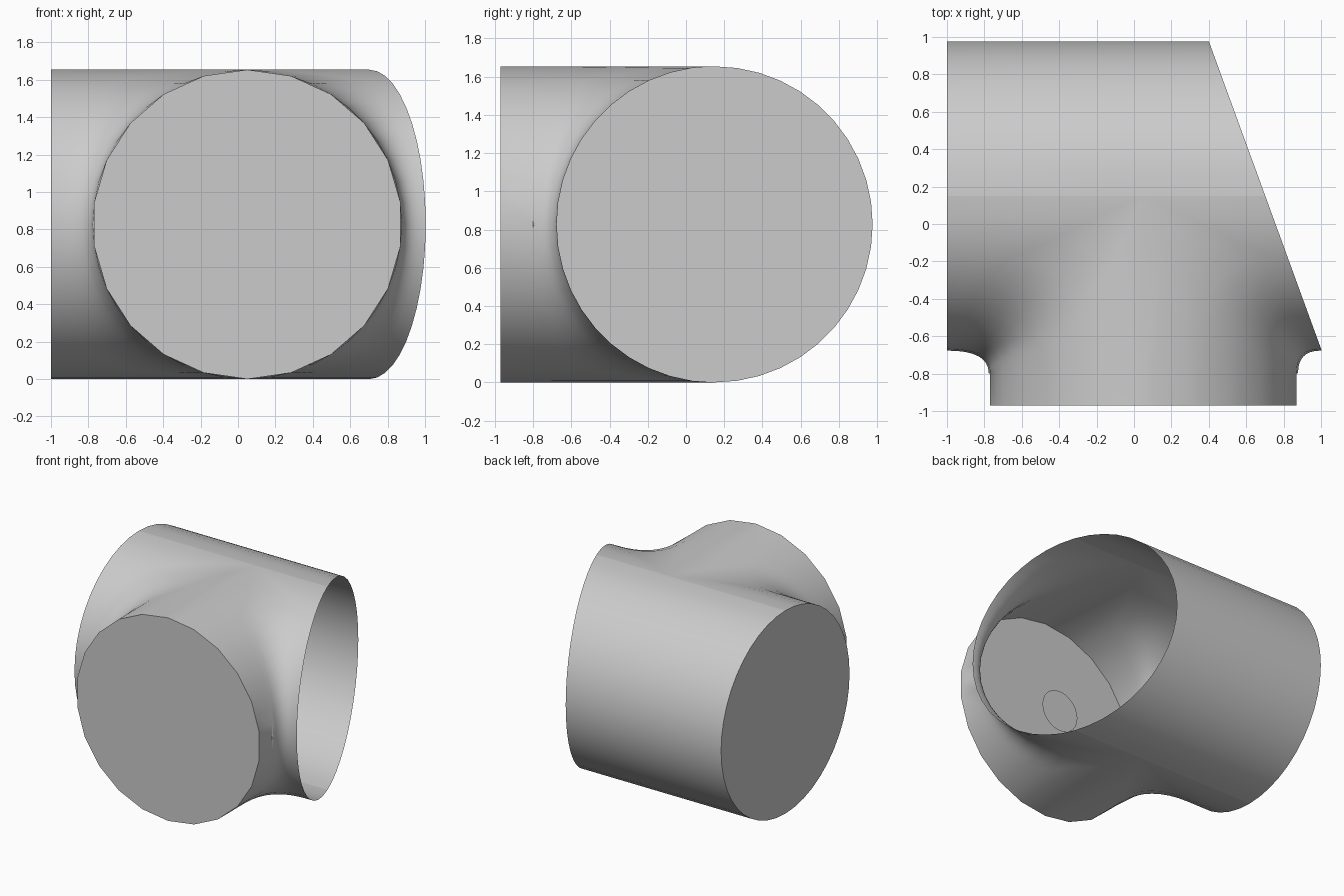
import bpy, bmesh
from math import sin, cos, pi
from mathutils import Matrix

cube = bpy.data.objects.get("Cube")
if cube:
    bpy.data.objects.remove(cube)

grey = bpy.data.materials.new("plain_grey")
grey.use_nodes = True
grey.diffuse_color = (0.6, 0.6, 0.6, 1)
grey.node_tree.nodes["Principled BSDF"].inputs["Base Color"].default_value = (0.6, 0.6, 0.6, 1)

R = 0.827            # radius of both pipes
CX, CY = 0.05, 0.15  # branch axis x, main axis y
LEVELS = 22
LEFT, FRONT, COLLAR = -1.0, -0.97, -0.8


def finish(bm, name):
    mesh = bpy.data.meshes.new(name)
    bm.to_mesh(mesh)
    bm.free()
    mesh.materials.append(grey)
    ob = bpy.data.objects.new(name, mesh)
    bpy.context.collection.objects.link(ob)
    bpy.ops.object.select_all(action='DESELECT')
    bpy.context.view_layer.objects.active = ob
    ob.select_set(True)
    bpy.ops.object.shade_smooth_by_angle(angle=pi / 6)
    return ob


def level(i):
    """Half width and height of the pipes at a horizontal slice."""
    a = pi * i / LEVELS
    return R * sin(a), R - R * cos(a)


def collar_width(i):
    """Half width of the coarser-sided branch collar."""
    w, z = level(i)
    if i % 2 == 0:
        return w
    (wa, za), (wb, zb) = level(i - 1), level(i + 1)
    return wa + (wb - wa) * (z - za) / (zb - za)


def slant(y):
    """Slanted open end of the main pipe."""
    return 0.4 + (0.977 - y) * 0.365


def side(i, s):
    """Slice outline from the main pipe's end, round the fillet, to the branch end."""
    w, z = level(i)
    q = w / R
    d = min(0.12 + 0.45 * (1 - q), w)
    dx = d if s > 0 else d + 0.1 * q
    x, y = CX + s * w, CY - w
    pts = [(slant(y) if s > 0 else LEFT, y, z)]
    for k in range(9):
        t = k / 8
        pts.append((x + s * dx * (1 - t) ** 2, y - d * t ** 2, z))
    cx = CX + s * collar_width(i)
    return pts + [(cx, COLLAR, z), (cx, FRONT, z)]


def loft(bm, rows):
    grid = [[bm.verts.new(p) for p in row] for row in rows]
    for a, b in zip(grid, grid[1:]):
        for j in range(len(a) - 1):
            bm.faces.new((a[j], a[j + 1], b[j + 1], b[j]))


# Tee body: back wall and both filleted sides, lofted over the slices
bm = bmesh.new()
steps = range(LEVELS + 1)
back = []
for i in steps:
    w, z = level(i)
    back.append([(LEFT, CY + w, z), (slant(CY + w), CY + w, z)])
right, left = [side(i, 1) for i in steps], [side(i, -1) for i in steps]
for rows in (back, right, left):
    loft(bm, rows)

# Flat caps on the main pipe's closed end and on the branch
for a, b in ((back, [r[0] for r in left]), ([[r[-1]] for r in right], [r[-1] for r in left])):
    ring = [r[0] for r in a] + b[-2:0:-1]
    bm.faces.new([bm.verts.new(p) for p in ring])

bmesh.ops.remove_doubles(bm, verts=bm.verts, dist=0.0005)
bmesh.ops.dissolve_degenerate(bm, edges=bm.edges, dist=0.0002)
bmesh.ops.recalc_face_normals(bm, faces=bm.faces)
finish(bm, "pipe_tee_body")

# Small disc inside the branch
bm = bmesh.new()
bmesh.ops.create_circle(bm, cap_ends=True, segments=24, radius=0.17,
                        matrix=Matrix.Translation((CX, COLLAR, R)) @ Matrix.Rotation(-pi / 2, 4, 'X'))
finish(bm, "inner_disc")
